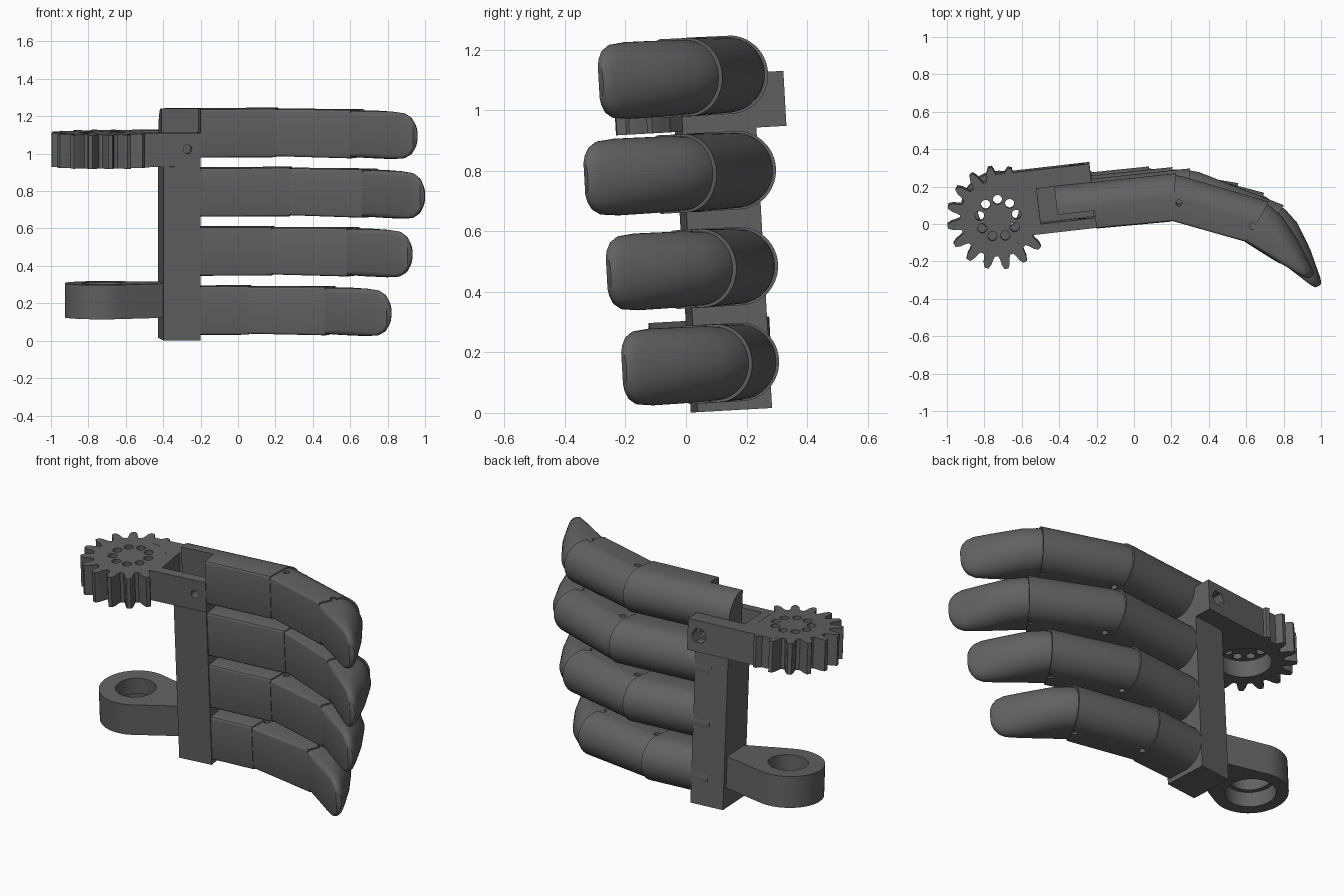
import bpy, bmesh
from math import sin, cos, pi, radians
from mathutils import Matrix, Vector

if "Cube" in bpy.data.objects:
    bpy.data.objects.remove(bpy.data.objects["Cube"])

# Whole hand leans slightly about x; the palm frame is also turned about z
TILT = (Matrix.Translation((0, 0, 1.1)) @ Matrix.Rotation(radians(3.2), 4, 'X')
        @ Matrix.Translation((0, 0, -1.1)))
PALM = TILT @ Matrix.Translation((-0.2, -0.02, 0)) @ Matrix.Rotation(radians(6.5), 4, 'Z')
DARK = bpy.data.materials.new("dark_grey")
DARK.diffuse_color = (0.12, 0.12, 0.12, 1)
DARK.use_nodes = True
DARK.node_tree.nodes["Principled BSDF"].inputs["Base Color"].default_value = DARK.diffuse_color


def select(ob):
    bpy.ops.object.select_all(action='DESELECT')
    ob.select_set(True)
    bpy.context.view_layer.objects.active = ob


def loft(name, rings, mat):
    """Skin a list of equal-length point rings and cap both ends."""
    bm = bmesh.new()
    vs = [[bm.verts.new(mat @ Vector(p)) for p in r] for r in rings]
    n = len(vs[0])
    for a, b in zip(vs, vs[1:]):
        for i in range(n):
            bm.faces.new((a[i], a[(i + 1) % n], b[(i + 1) % n], b[i]))
    bm.faces.new(vs[0][::-1])
    bm.faces.new(vs[-1])
    bmesh.ops.recalc_face_normals(bm, faces=bm.faces)
    me = bpy.data.meshes.new(name)
    bm.to_mesh(me)
    bm.free()
    me.materials.append(DARK)
    ob = bpy.data.objects.new(name, me)
    bpy.context.collection.objects.link(ob)
    select(ob)
    bpy.ops.object.shade_smooth_by_angle(angle=radians(30))
    return ob


def prism(name, pts, w0, w1, mat=PALM):
    return loft(name, [[(x, y, w) for x, y in pts] for w in (w0, w1)], mat)


def circle(cx, cy, r, n=32):
    return [(cx + r * cos(2 * pi * i / n), cy + r * sin(2 * pi * i / n)) for i in range(n)]


def rect(u0, u1, v0, v1):
    return [(u0, v0), (u1, v0), (u1, v1), (u0, v1)]


def across(u, w, r, v0, v1, n):
    """Cylinder running through the palm thickness."""
    return loft("cutter", [[(x, v, z) for x, z in circle(u, w, r, n)] for v in (v0, v1)], PALM)


def cut(ob, *cutters):
    for c in cutters:
        c.hide_render = True
        m = ob.modifiers.new("cut", 'BOOLEAN')
        m.operation, m.object, m.solver = 'DIFFERENCE', c, 'EXACT'
        select(ob)
        bpy.ops.object.modifier_apply(modifier=m.name)
        bpy.data.objects.remove(c)
    select(ob)
    bpy.ops.object.shade_smooth_by_angle(angle=radians(30))


# Finger cross-section: flat pad side, half-round back
def d_ring(b, t, hw, z, corner=0.012, inset=0.0):
    b, t = Vector(b), Vector(t)
    d = (t - b).normalized()
    b, t, hw = b + d * inset, t - d * inset, hw - inset
    h = (t - b).length
    r = min(hw, h * 0.8)
    c = min(corner, (h - r) * 0.9)
    pts = [(hw - c + c * sin(a), c - c * cos(a)) for a in (0, pi / 6, pi / 3, pi / 2)]
    pts += [(hw * cos(pi * i / 24), h - r + r * sin(pi * i / 24)) for i in range(1, 24)]
    pts += [(-(hw - c + c * sin(a)), c - c * cos(a)) for a in (pi / 2, pi / 3, pi / 6, 0)]
    return [(b.x + d.x * v, b.y + d.y * v, z + w) for w, v in pts]


HW = 0.13
J1, J2 = Vector((0.2, 0.02)), Vector((0.6, -0.085))
TIP = [((0.58, -0.07), (0.69, 0.125), 0.120, 0.015),
       ((0.61, -0.093), (0.735, 0.098), 0.123, 0.02),
       ((0.67, -0.137), (0.80, 0.035), 0.126, 0.03),
       ((0.80, -0.225), (0.882, -0.105), 0.127, 0.025),
       ((0.865, -0.268), (0.925, -0.205), 0.121, 0.02),
       ((0.895, -0.288), (0.945, -0.25), 0.104, 0.015),
       ((0.912, -0.298), (0.952, -0.275), 0.08, 0.008),
       ((0.925, -0.302), (0.95, -0.288), 0.055, 0.003)]


def finger(name, z, dx, turn, curl, start):
    s = Vector((dx, dx * 0.114))

    def bend(p):
        return Matrix.Rotation(radians(turn), 2) @ (Vector(p) - J1) + J1 + s

    def bend_tip(p):
        return bend(Matrix.Rotation(radians(curl), 2) @ (Vector(p) - J2) + J2)

    # Proximal section
    root = Vector((-0.2, -0.013)) + Vector((cos(radians(6.5)), sin(radians(6.5)))) * start
    up = Vector((-0.113, 0.994)) * 0.24
    base = loft(name + "_base", [d_ring(root, root + up, HW, z),
                                 d_ring(J1 + s, Vector((0.225, 0.272)) + s, HW, z)], TILT)
    # Middle section, tucked into the base, with pin holes
    mid = loft(name + "_middle", [
        d_ring(bend((0.17, 0.022)), bend((0.19, 0.27)), HW, z, inset=0.007),
        d_ring(bend((0.215, 0.015)), bend((0.25, 0.263)), HW, z, inset=0.005),
        d_ring(bend(J2), bend((0.718, 0.125)), HW, z)], TILT)
    for p in ((0.24, 0.12), (0.635, 0.0)):
        q = bend(p)
        cut(mid, prism("cutter", circle(q.x, q.y, 0.017, 16), z - 0.2, z + 0.2, TILT))
    # Fingertip wedge
    loft(name + "_tip", [d_ring(bend_tip(b), bend_tip(t), hw, z, c) for b, t, hw, c in TIP], TILT)
    return base


poses = [(0, -0.5, 3.5, -0.2), (0.075, -5.5, 1.5, -0.1), (-0.02, 1, -1, -0.1), (-0.145, 6.5, -5, -0.1)]
bases = [finger("finger_%d" % (i + 1), 1.109 - 0.3165 * i, *p) for i, p in enumerate(poses)]
# Front of the top finger's root is cut away above the arm pocket
cut(bases[0], prism("cutter", rect(-0.3, 0, -0.1, 0.1), 0.9, 1.4))

# Palm bar
prism("palm_bar", rect(-0.2, 0, -0.003, 0.245), 0.002, 0.932)

# Gear with holes and a recess underneath; no teeth where the arm joins
GU, GV, TEETH = -0.517, 0.11, 16
gear_pts = []
for k in range(TEETH):
    plain = k <= 2 or k == TEETH - 1
    for f, r in ((-0.38, 0.205), (-0.28, 0.225), (-0.22, 0.25), (-0.1, 0.274),
                 (0.1, 0.274), (0.22, 0.25), (0.28, 0.225), (0.38, 0.205)):
        a = 2 * pi * (k + f) / TEETH + 0.05
        r = 0.205 if plain else r
        gear_pts.append((GU + r * cos(a), GV + r * sin(a)))
gear = prism("gear", gear_pts, 0.93, 1.1115)
cut(gear, prism("cutter", circle(GU, GV, 0.14, 48), 0.9, 1.03))
for k in range(9):
    a = 2 * pi * k / 9 + 0.1
    cut(gear, prism("cutter", circle(GU + 0.1 * cos(a), GV + 0.1 * sin(a), 0.025, 16), 0.9, 1.2))

# Gear arm: pocket, bolt hole and hex nut seat
arm = prism("gear_arm", [(-0.53, 0.29), (-0.42, 0.27), (-0.345, 0.2), (-0.345, 0.0), (0, 0),
                         (0, 0.345), (-0.53, 0.345)], 0.93, 1.112)
cut(arm, prism("cutter", [(-0.295, 0.054), (-0.008, 0.054), (-0.008, 0.105), (-0.17, 0.105),
                          (-0.17, 0.245), (-0.295, 0.245)], 0.96, 1.2),
    across(-0.07, 1.025, 0.023, -0.1, 0.08, 20),
    across(-0.07, 1.025, 0.045, 0.29, 0.4, 6),
    across(-0.07, 1.025, 0.023, 0.2, 0.35, 20))

# Lower hinge: teardrop ring with a stepped bore
R = 0.2
drop = [(GU + R * cos(radians(a)), GV + R * sin(radians(a))) for a in range(68, 293, 7)]
hinge = prism("lower_hinge", drop + [(-0.15, 0.04), (-0.15, 0.2)], 0.122, 0.305)
cut(hinge, prism("cutter", circle(GU, GV, 0.11, 48), 0.0, 0.4),
    prism("cutter", circle(GU, GV, 0.135, 48), 0.0, 0.21))
